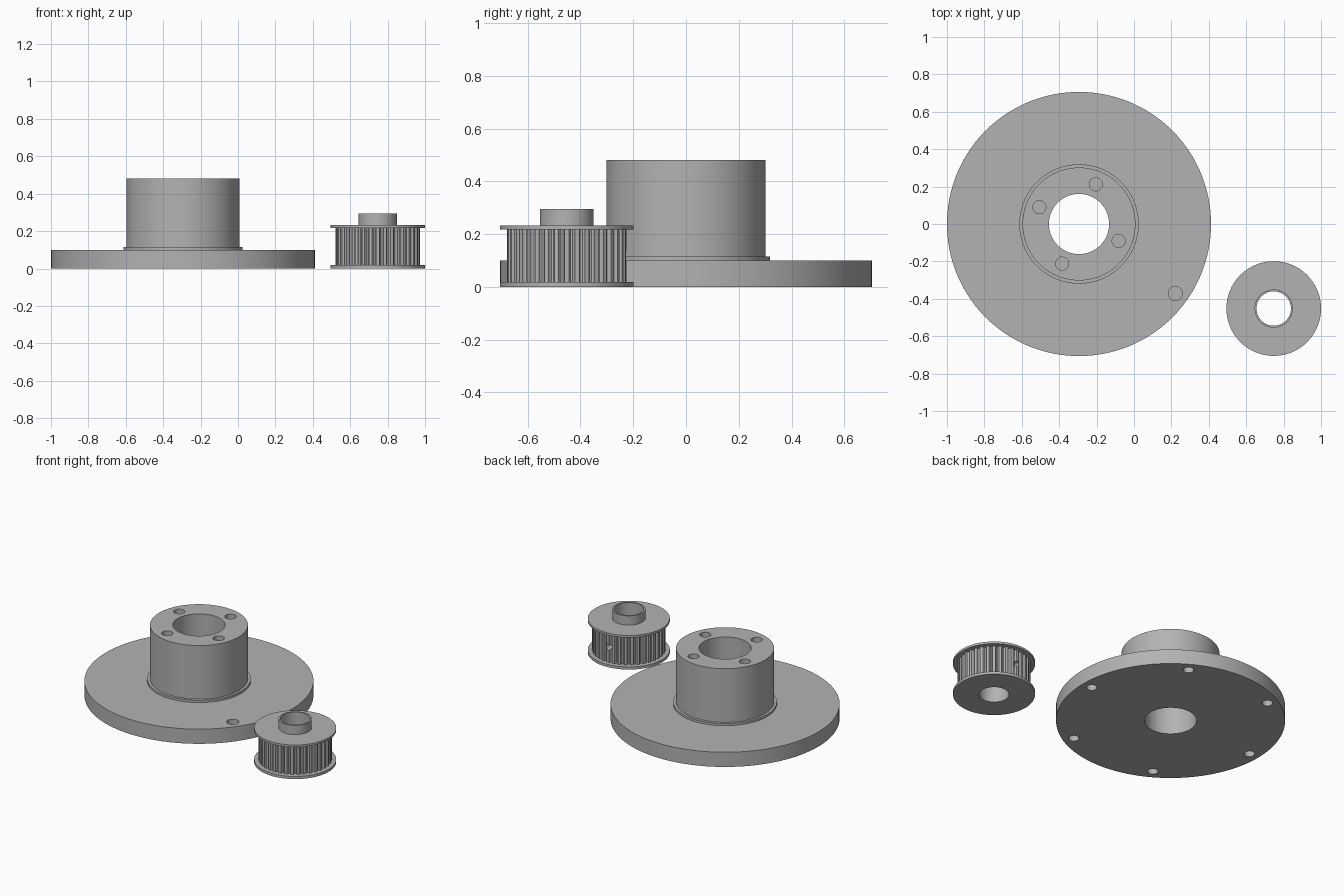
import bpy, bmesh, math
from mathutils import Matrix, Vector

if "Cube" in bpy.data.objects:
    bpy.data.objects.remove(bpy.data.objects["Cube"])

metal = bpy.data.materials.new("plain grey metal")
metal.diffuse_color = (0.45, 0.45, 0.45, 1)
metal.use_nodes = True
metal.node_tree.nodes["Principled BSDF"].inputs["Base Color"].default_value = metal.diffuse_color
DISC = Vector((-0.294, 0, 0))
PULLEY = Vector((0.747, -0.452, 0))


def finish(name, bm, loc):
    bmesh.ops.recalc_face_normals(bm, faces=bm.faces)
    mesh = bpy.data.meshes.new(name)
    bm.to_mesh(mesh)
    bm.free()
    mesh.materials.append(metal)
    ob = bpy.data.objects.new(name, mesh)
    ob.location = loc
    bpy.context.collection.objects.link(ob)
    return ob


def loft(name, rings, loc):
    """Skin a closed loop of rings, each a list of points."""
    bm = bmesh.new()
    vs = [[bm.verts.new(p) for p in ring] for ring in rings]
    n = len(rings[0])
    for a, b in zip(vs, vs[1:] + vs[:1]):
        for i in range(n):
            j = (i + 1) % n
            bm.faces.new((a[i], a[j], b[j], b[i]))
    return finish(name, bm, loc)


def circle(r, z, n):
    return [(r * math.cos(2 * math.pi * i / n), r * math.sin(2 * math.pi * i / n), z)
            for i in range(n)]


def lathe(name, profile, loc, n=128):
    return loft(name, [circle(r, z, n) for r, z in profile], loc)


def drill(ob, holes):
    """Cut cylinders given as (centre, radius, length, matrix)."""
    bm = bmesh.new()
    for c, r, length, rot in holes:
        bmesh.ops.create_cone(bm, cap_ends=True, segments=32, radius1=r, radius2=r,
                              depth=length, matrix=Matrix.Translation(c) @ rot)
    cutter = finish(ob.name + "_cutter", bm, ob.location)
    cutter.hide_render = True
    cutter.hide_viewport = True
    mod = ob.modifiers.new("holes", 'BOOLEAN')
    mod.operation = 'DIFFERENCE'
    mod.solver = 'EXACT'
    mod.object = cutter


def smooth(ob):
    bpy.ops.object.select_all(action='DESELECT')
    ob.select_set(True)
    bpy.context.view_layer.objects.active = ob
    for mod in list(ob.modifiers):
        bpy.ops.object.modifier_apply(modifier=mod.name)
    bpy.ops.object.shade_smooth_by_angle(angle=math.radians(25))


def polar(r, deg, z):
    a = math.radians(deg)
    return Vector((r * math.cos(a), r * math.sin(a), z))


up = Matrix.Identity(4)

# Flanged disc with collar, raised hub and central bore
disc = lathe("flanged_hub", [(0.161, 0), (0.706, 0), (0.706, 0.10), (0.319, 0.10),
                             (0.319, 0.115), (0.302, 0.115), (0.302, 0.48),
                             (0.161, 0.48)], DISC)
holes = [(polar(0.23, 67 + 90 * k, 0.48), 0.035, 0.4, up) for k in range(4)]
holes += [(polar(0.635, 60 * k, 0), 0.033, 0.12, up) for k in range(6)]
holes.append((polar(0.635, -35.8, 0.10), 0.038, 0.12, up))
drill(disc, holes)

# Pulley flanges, the upper one carrying the small hub
BORE = 0.092
lower = lathe("pulley_lower_flange", [(BORE, 0), (0.253, 0), (0.253, 0.018),
                                      (BORE, 0.018)], PULLEY, 96)
upper = lathe("pulley_upper_flange", [(BORE, 0.217), (0.253, 0.217), (0.253, 0.232),
                                      (0.102, 0.232), (0.102, 0.295),
                                      (BORE, 0.295)], PULLEY, 96)

# Toothed drum: 36 rounded grooves
TEETH = 36
groove = [(0.0, 0.226), (0.42, 0.226), (0.48, 0.217), (0.60, 0.212),
          (0.82, 0.212), (0.94, 0.217)]
outline = [(r, 360 * (k + t - 0.21) / TEETH) for k in range(TEETH) for t, r in groove]
rings = [[polar(r, a, z) for r, a in outline] for z in (0.018, 0.217)]
rings += [[polar(BORE, a, z) for r, a in outline] for z in (0.217, 0.018)]
drum = loft("pulley_toothed_drum", rings, PULLEY)
# Radial set screw hole at the back
drill(drum, [(Vector((0, 0.17, 0.12)), 0.02, 0.2, Matrix.Rotation(math.pi / 2, 4, 'X'))])

for part in (disc, lower, upper, drum):
    smooth(part)
for ob in [o for o in bpy.data.objects if o.name.endswith("_cutter")]:
    bpy.data.objects.remove(ob)
